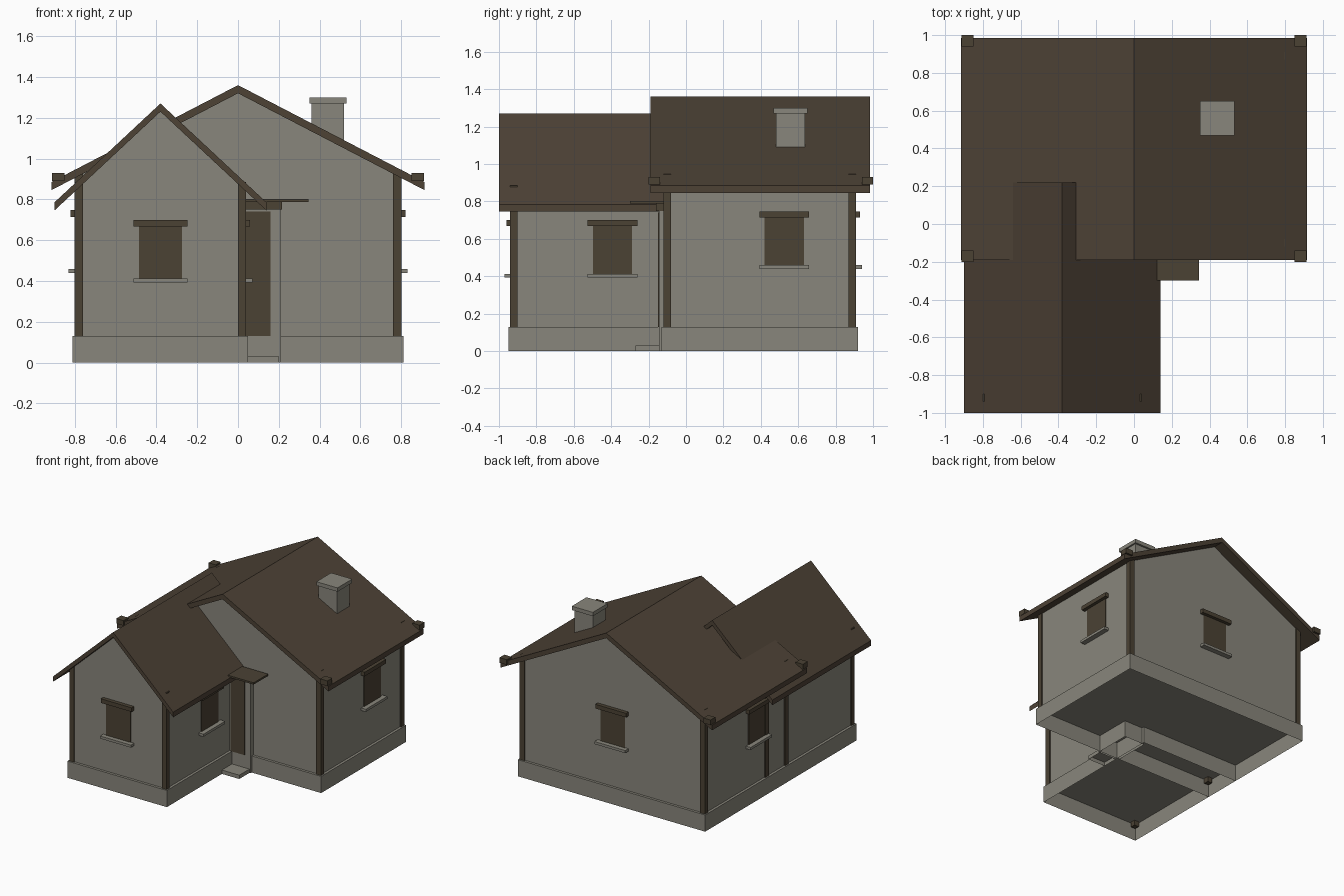
import bpy
import bmesh

old = bpy.data.objects.get("Cube")
if old:
    bpy.data.objects.remove(old, do_unlink=True)


def material(name, rgb):
    m = bpy.data.materials.new(name)
    m.use_nodes = True
    m.diffuse_color = (*rgb, 1)
    m.node_tree.nodes["Principled BSDF"].inputs["Base Color"].default_value = (*rgb, 1)
    return m


PLASTER = material("grey plaster", (0.25, 0.24, 0.2))
WOOD = material("dark wood", (0.07, 0.054, 0.034))
ROOF = material("brown roofing", (0.074, 0.054, 0.036))


def finish(name, bm, mat):
    bmesh.ops.recalc_face_normals(bm, faces=bm.faces)
    mesh = bpy.data.meshes.new(name)
    bm.to_mesh(mesh)
    bm.free()
    mesh.materials.append(mat)
    obj = bpy.data.objects.new(name, mesh)
    bpy.context.collection.objects.link(obj)
    return obj


def box(name, x, y, z, mat, open_bottom=False):
    """Box from (min, max) pairs, optionally without its bottom face."""
    bm = bmesh.new()
    bmesh.ops.create_cube(bm, size=1)
    for v in bm.verts:
        for i, (lo, hi) in enumerate((x, y, z)):
            v.co[i] = lo if v.co[i] < 0 else hi
    obj_bottom = [f for f in bm.faces if f.calc_center_median().z < z[0] + 1e-4]
    bmesh.ops.recalc_face_normals(bm, faces=bm.faces)
    if open_bottom:
        bmesh.ops.delete(bm, geom=obj_bottom, context="FACES")
    return finish(name, bm, mat)


def extrude(name, profile, y0, y1, mat):
    """Extrude an x-z outline along y."""
    bm = bmesh.new()
    face = bm.faces.new([bm.verts.new((px, y0, pz)) for px, pz in profile])
    moved = bmesh.ops.extrude_face_region(bm, geom=[face])["geom"]
    verts = [v for v in moved if isinstance(v, bmesh.types.BMVert)]
    bmesh.ops.translate(bm, verts=verts, vec=(0, y1 - y0, 0))
    return finish(name, bm, mat)


def house_block(name, cx, half, y0, y1, ridge, eave_half, eave, roof_y, post_top):
    """Plinth, gabled walls, corner posts and roof of one block."""
    t, lip, pw = 0.04, 0.01, 0.04
    slope = (ridge - eave) / eave_half
    wall = half - lip
    wall_top = ridge - t - slope * wall
    box(name + "_plinth", (cx - half - lip, cx + half + lip), (y0 - lip, y1 + lip),
        (0, PLINTH), PLASTER, True)
    extrude(name + "_walls", [(cx - wall, PLINTH), (cx + wall, PLINTH), (cx + wall, wall_top),
                              (cx, ridge - t), (cx - wall, wall_top)], y0 + lip, y1 - lip, PLASTER)
    for side in (-1, 1):
        for label, ya in (("front", y0), ("back", y1 - pw)):
            xs = sorted((cx + side * half, cx + side * (half - pw)))
            box(f"{name}_{label}_post", xs, (ya, ya + pw), (0.09, post_top), WOOD)
    extrude(name + "_roof", [(cx - eave_half, eave), (cx, ridge), (cx + eave_half, eave),
                             (cx + eave_half, eave - t), (cx, ridge - t), (cx - eave_half, eave - t)],
            roof_y[0], roof_y[1], ROOF)


PLINTH = 0.13
house_block("main", 0, 0.8, -0.12, 0.91, 1.36, 0.915, 0.885, (-0.19, 0.985), 0.947)
house_block("wing", -0.38, 0.42, -0.94, 0.16, 1.27, 0.52, 0.785, (-1, 0.22), 0.885)


def window(name, axis, sign, wall, centre, sill_z):
    """Shuttered window on a wall facing along axis 0 (x) or 1 (y)."""
    parts = (("shutter", 0.105, 0.005, 0.02, 0.275, WOOD),
             ("lintel", 0.133, 0.03, 0.275, 0.307, WOOD),
             ("sill", 0.133, 0.04, 0, 0.02, PLASTER))
    for part, half, depth, z0, z1, mat in parts:
        out = sorted((wall - sign * 0.02, wall + sign * depth))
        along = (centre - half, centre + half)
        x, y = (out, along) if axis == 0 else (along, out)
        box(f"{name}_{part}", x, y, (sill_z + z0, sill_z + z1), mat)


window("wing_front_window", 1, -1, -0.93, -0.38, 0.393)
window("wing_right_window", 0, 1, 0.03, -0.393, 0.393)
window("main_right_window", 0, 1, 0.79, 0.525, 0.44)
window("main_left_window", 0, -1, -0.79, 0.255, 0.44)
window("main_back_window", 1, 1, 0.9, 0, 0.44)

# Beam ends at the main roof corners
for s in (-1, 1):
    for ya in (-0.2, 0.94):
        box("beam_end", sorted((s * 0.85, s * 0.912)), (ya, ya + 0.06), (0.89, 0.93), WOOD)

# Entrance: vestibule, door, lintel, canopy and step
box("vestibule", (0.03, 0.21), (-0.145, 0.15), (0, 0.75), PLASTER, True)
box("door", (0.04, 0.16), (-0.15, -0.14), (PLINTH, 0.74), WOOD)
box("door_lintel", (0.04, 0.215), (-0.16, -0.11), (0.75, 0.788), WOOD)
box("canopy", (0.04, 0.345), (-0.3, -0.12), (0.788, 0.802), WOOD)
box("door_step", (0.05, 0.2), (-0.27, -0.13), (0, 0.03), PLASTER, True)

# Chimney
box("chimney", (0.36, 0.52), (0.48, 0.635), (1.0, 1.27), PLASTER)
box("chimney_cap", (0.35, 0.532), (0.468, 0.65), (1.27, 1.3), PLASTER)
